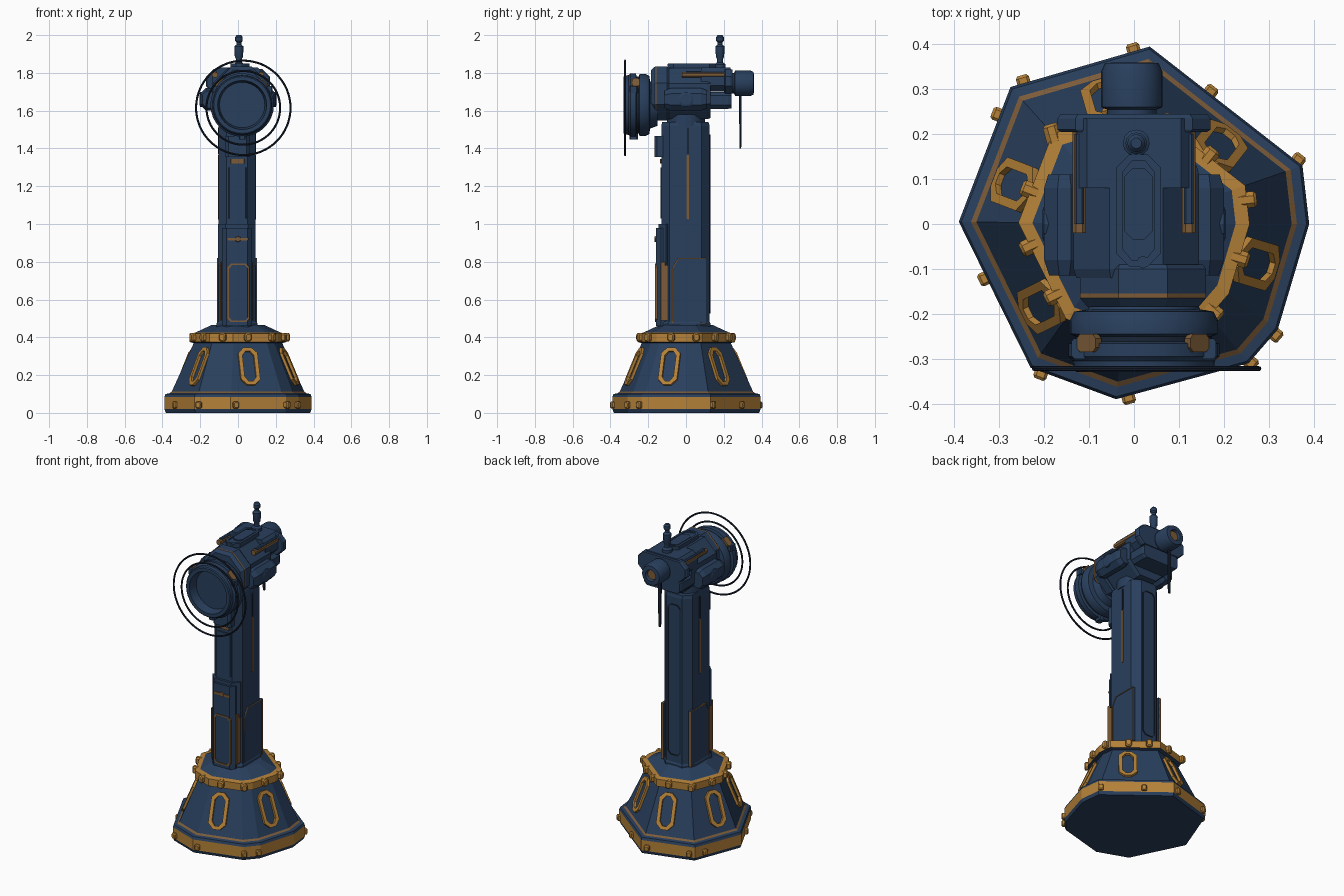
import bpy, math
from mathutils import Vector, Matrix

if "Cube" in bpy.data.objects:
    bpy.data.objects.remove(bpy.data.objects["Cube"], do_unlink=True)


def material(name, rgb):
    m = bpy.data.materials.new(name)
    m.use_nodes = True
    m.diffuse_color = (*rgb, 1)
    m.node_tree.nodes["Principled BSDF"].inputs["Base Color"].default_value = (*rgb, 1)
    return m


MATS = [material("navy", (0.022, 0.05, 0.11)),
        material("gold", (0.46, 0.22, 0.04)),
        material("dark_navy", (0.010, 0.018, 0.035)),
        material("bronze", (0.20, 0.105, 0.04))]
NAVY, GOLD, DARK, BRONZE = range(4)
UP = Vector((0, 0, 1))


def place(origin, normal=(0, 0, 1), up=None):
    """Matrix whose local z is the normal and local y is the up direction."""
    n = Vector(normal).normalized()
    u = Vector(up) if up else (Vector((0, 1, 0)) if abs(n.z) > 0.99 else UP)
    r = u.cross(n).normalized()
    u = n.cross(r)
    return Matrix.Translation(origin) @ Matrix((r, u, n)).transposed().to_4x4()


def build(name, verts, faces, mats, smooth=False):
    me = bpy.data.meshes.new(name)
    me.from_pydata(verts, [], faces)
    for m in MATS:
        me.materials.append(m)
    for p, i in zip(me.polygons, mats):
        p.material_index = i
    ob = bpy.data.objects.new(name, me)
    bpy.context.collection.objects.link(ob)
    if smooth:
        bpy.ops.object.select_all(action='DESELECT')
        ob.select_set(True)
        bpy.context.view_layer.objects.active = ob
        bpy.ops.object.shade_smooth_by_angle(angle=math.radians(35))
    return ob


def loft(name, poly, levels, mat=NAVY, at=Matrix(), smooth=False):
    """Stack scaled copies of a polygon; a level is (height, scale[, material of the band above])."""
    n = len(poly)
    verts = [at @ Vector((x * l[1], y * l[1], l[0])) for l in levels for x, y in poly]
    faces, mats = [tuple(reversed(range(n)))], [mat]
    for k, l in enumerate(levels[:-1]):
        for i in range(n):
            j = (i + 1) % n
            faces.append((k * n + i, k * n + j, k * n + n + j, k * n + n + i))
            mats.append(l[2] if len(l) > 2 else mat)
    faces.append(tuple(range(len(verts) - n, len(verts))))
    mats.append(levels[-1][2] if len(levels[-1]) > 2 else mat)
    return build(name, verts, faces, mats, smooth)


def frame(name, poly, bar, depth, at, mat=GOLD):
    """Raised outline following a polygon."""
    n = len(poly)
    hw, hh = max(abs(p[0]) for p in poly), max(abs(p[1]) for p in poly)
    inner = [(x * (1 - bar / hw), y * (1 - bar / hh)) for x, y in poly]
    rings = [(poly, -depth), (poly, depth), (inner, depth), (inner, -depth)]
    verts = [at @ Vector((x, y, z)) for ring, z in rings for x, y in ring]
    faces = [(k * n + i, k * n + (i + 1) % n, (k + 1) % 4 * n + (i + 1) % n, (k + 1) % 4 * n + i)
             for k in range(4) for i in range(n)]
    return build(name, verts, faces, [mat] * len(faces))


def ngon(n):
    return [(math.cos(2 * math.pi * i / n), math.sin(2 * math.pi * i / n)) for i in range(n)]


def chamfered(w, h, c):
    a, b = w / 2, h / 2
    return [(a, c - b), (a, b - c), (a - c, b), (c - a, b),
            (-a, b - c), (-a, c - b), (c - a, -b), (a - c, -b)]


def box(name, lo, hi, mat=NAVY, c=0.008):
    """Box between two corners, with its vertical edges chamfered."""
    loft(name, chamfered(hi[0] - lo[0], hi[1] - lo[1], c), [(lo[2], 1), (hi[2], 1)], mat,
         place(((lo[0] + hi[0]) / 2, (lo[1] + hi[1]) / 2, 0)))


# Uneven faceted base with a gold band
BASE = [(.39, 0), (.375, .13), (.035, .395), (-.275, .305), (-.39, .005),
        (-.23, -.32), (-.04, -.39), (.255, -.31), (.32, -.235)]
loft("base", BASE, [(0, .98), (.02, 1, GOLD), (.085, 1), (.1, .985), (.104, .93, BRONZE),
                    (.112, .9), (.37, .6), (.375, .66, GOLD), (.42, .66, GOLD),
                    (.425, .58), (.465, .36)])


def base_hit(angle):
    """Point and outward normal of the base outline in one direction."""
    d = Vector((math.cos(angle), math.sin(angle)))
    for i, p in enumerate(BASE):
        a, b = Vector(p), Vector(BASE[(i + 1) % len(BASE)])
        e = b - a
        den = d.x * e.y - d.y * e.x
        t = (a.x * e.y - a.y * e.x) / den
        s = (a.x * d.y - a.y * d.x) / den
        if t > 0 and -1e-6 <= s <= 1.000001:
            return d * t, Vector((e.y, -e.x)).normalized()


# Long octagonal frames on the sloping sides
for k in range(6):
    p, n = base_hit(math.radians(42 + 60 * k))
    slope = n.dot(p) * 0.3 / 0.258
    z = 0.243
    s = 0.9 - 0.3 * (z - 0.112) / 0.258
    at = place((p.x * s, p.y * s, z), (n.x, n.y, slope))
    frame(f"base_frame_{k}", chamfered(.105, .215, .032), .021, .014, at)

# Bolts on the base band and on the collar
for k, a in enumerate((21, 60, 90, 128, 141, 200, 238, 268, 310, 322)):
    p, n = base_hit(math.radians(a))
    loft(f"base_bolt_{k}", chamfered(.03, .036, .006), [(-.02, 1), (.012, 1), (.018, .7)], GOLD,
         place((p.x, p.y, .042), (n.x, n.y, 0)))
for k in range(12):
    p, n = base_hit(math.radians(12 + 30 * k))
    loft(f"collar_bolt_{k}", chamfered(.036, .046, .01), [(-.02, 1), (.016, 1), (.022, .7)], GOLD,
         place((p.x * .66, p.y * .66, .4), (n.x, n.y, 0)))

# Column and its raised panels
loft("column", chamfered(.195, .255, .042), [(.44, 1), (1.52, 1), (1.54, .96)], NAVY,
     place((-.005, -.003, 0)))
loft("column_foot", chamfered(.215, .275, .05), [(.44, 1), (.475, 1), (.485, .95)], NAVY,
     place((-.005, -.008, 0)))
box("front_plate", (-.085, -.158, .46), (.075, -.08, .98), c=.025)
box("front_plate_step", (-.105, -.145, .78), (.092, -.06, 1.0), c=.04)
box("upper_front_box", (-.065, -.168, 1.355), (.06, -.1, 1.465), c=.015)
box("upper_front_trim", (-.04, -.137, 1.32), (.035, -.1, 1.345), BRONZE, .004)
box("upper_front_panel", (-.05, -.136, 1.03), (.045, -.1, 1.3), c=.004)
FRONT, BACK = (0, -1, 0), (0, 1, 0)
frame("front_panel_trim", chamfered(.115, .31, .018), .008, .006, place((.003, -.158, .635), FRONT), BRONZE)
loft("front_emblem_bar", chamfered(.11, .014, .005), [(0, 1), (.006, 1)], BRONZE, place((0, -.158, .92), FRONT))
loft("front_emblem_disc", ngon(8), [(0, .016), (.008, .014)], BRONZE, place((0, -.158, .92), FRONT))
frame("back_panel_edge", chamfered(.09, .95, .02), .006, .004, place((-.005, .1245, 1.0), BACK), DARK)

SIDE_PANEL = [(.088, -.175), (.088, .175), (-.06, .175), (-.09, .125), (-.09, -.175)]
for side, tag in ((1, "left"), (-1, "right")):
    n = (side, 0, 0)
    x = -.005 + side * .0975
    panel = SIDE_PANEL if side > 0 else [(-a, b) for a, b in reversed(SIDE_PANEL)]
    at = place((x, .017, .645), n)
    loft(f"{tag}_lower_panel", panel, [(-.01, 1), (.006, 1)], NAVY, at)
    frame(f"{tag}_lower_panel_trim", panel, .005, .009, at, BRONZE)
    loft(f"{tag}_slot", chamfered(.014, .34, .004), [(0, 1), (.004, 1)], BRONZE, place((x, .01, 1.195), n))
    loft(f"{tag}_slot_top", chamfered(.01, .14, .003), [(0, 1), (.004, 1)], DARK, place((x, .01, 1.44), n))
    # Gold edge along each front corner of the column
    box(f"{tag}_corner_trim", (x - side * .012 - .004, -.135, .49), (x - side * .012 + .004, -.09, .8), BRONZE, .002)

# Head: octagonal body, collar and rear blocks, built along the front direction
loft("head_body", chamfered(.28, .27, .08), [(-.13, .96), (-.11, 1), (.1, 1), (.12, .95)], NAVY,
     place((.005, 0, 1.69), FRONT))
loft("head_collar", chamfered(.28, .285, .085), [(.09, .95), (.1, 1), (.155, 1, BRONZE), (.165, 1), (.185, .88)],
     NAVY, place((.02, 0, 1.69), FRONT))
loft("rear_upper_block", chamfered(.27, .125, .03), [(-.235, 1), (-.08, 1)], NAVY, place((0, 0, 1.765), FRONT))
loft("rear_plate", chamfered(.34, .13, .04), [(-.245, .96), (-.235, 1), (-.21, 1), (-.205, .96)], NAVY,
     place((0, 0, 1.755), FRONT))
loft("rear_lower_block", chamfered(.26, .09, .02), [(-.24, .95), (-.225, 1), (-.08, 1)], NAVY,
     place((0, 0, 1.655), FRONT))
loft("head_pivot", ngon(16), [(1.52, .1), (1.58, .1)], NAVY, smooth=True)
for side, tag in ((1, "left"), (-1, "right")):
    loft(f"{tag}_side_pod", chamfered(.09, .12, .03), [(-.11, .8), (-.08, 1), (.08, 1), (.115, .75)], NAVY,
         place((side * .155, 0, 1.66), FRONT))
    loft(f"{tag}_top_rail", chamfered(.03, .03, .008), [(-.23, 1), (.02, 1)], BRONZE,
         place((side * .122, 0, 1.79), FRONT))
    loft(f"{tag}_top_rail_cover", chamfered(.022, .026, .005), [(-.2, 1), (.0, 1)], NAVY,
         place((side * .122, 0, 1.797), FRONT))
    loft(f"{tag}_lens_clamp", chamfered(.06, .04, .01), [(-.006, 1), (.012, 1)], BRONZE,
         place((.02 + side * .118, -.265, 1.742), (side, 0, 1), BACK))
    loft(f"{tag}_side_cap", ngon(12), [(0, .04), (.01, .04), (.014, .03)], NAVY,
         place((side * .19, 0, 1.66), (side, 0, 0)))

# Lens housing with a recessed face
loft("lens_housing", ngon(32), [(.15, .11), (.19, .125), (.195, .155), (.215, .165), (.245, .165),
                                (.25, .152, DARK), (.262, .152), (.266, .168), (.295, .168),
                                (.305, .158), (.325, .156), (.33, .15), (.33, .13), (.275, .12)],
     NAVY, place((.022, 0, 1.63), FRONT), smooth=True)
for k in range(3):
    a = math.radians(30 + 120 * k)
    box(f"lens_lug_{k}", (.022 + .165 * math.cos(a) - .018, -.3, 1.63 + .165 * math.sin(a) - .018),
        (.022 + .165 * math.cos(a) + .018, -.255, 1.63 + .165 * math.sin(a) + .018), NAVY, .006)

# Thin wire rings around the lens
for name, radius in (("outer_ring", .25), ("inner_ring", .195)):
    bpy.ops.mesh.primitive_torus_add(location=(.028, -.322, 1.615), rotation=(math.pi / 2, 0, 0), major_radius=radius,
                                     minor_radius=.0055, major_segments=64, minor_segments=8)
    ring = bpy.context.object
    ring.name = name
    ring.data.materials.append(MATS[DARK])
    bpy.ops.object.shade_smooth_by_angle()

# Eyepiece at the back with a hanging lever
loft("eyepiece", ngon(24), [(.2, .055), (.255, .055), (.26, .068), (.34, .068), (.358, .06), (.36, .035), (.345, .03, BRONZE)],
     NAVY, place((-.005, 0, 1.745), BACK), smooth=True)
loft("lever", chamfered(.022, .014, .003), [(1.40, .6), (1.44, .8), (1.70, 1)], DARK, place((-.02, .288, 0)))

# Top hatch and sighting post
HATCH = chamfered(.1, .25, .03)
loft("hatch", HATCH, [(1.80, 1), (1.838, 1), (1.843, .95)], NAVY, place((.01, .03, 0)))
frame("hatch_rim", HATCH, .014, .01, place((.01, .03, 1.84)), NAVY)
loft("hatch_panel", chamfered(.064, .16, .02), [(1.83, 1), (1.85, 1)], NAVY, place((.01, .045, 0)))
loft("hatch_knob", ngon(8), [(1.82, .014), (1.848, .014)], NAVY, place((.02, -.085, 0)))
loft("sighting_post", ngon(12), [(1.80, .03), (1.845, .03), (1.855, .016), (1.875, .016), (1.885, .022),
                                 (1.94, .024), (1.95, .013), (1.962, .013), (1.97, .02), (1.99, .02), (2.0, .012)],
     NAVY, place((.005, .18, 0)), smooth=True)
